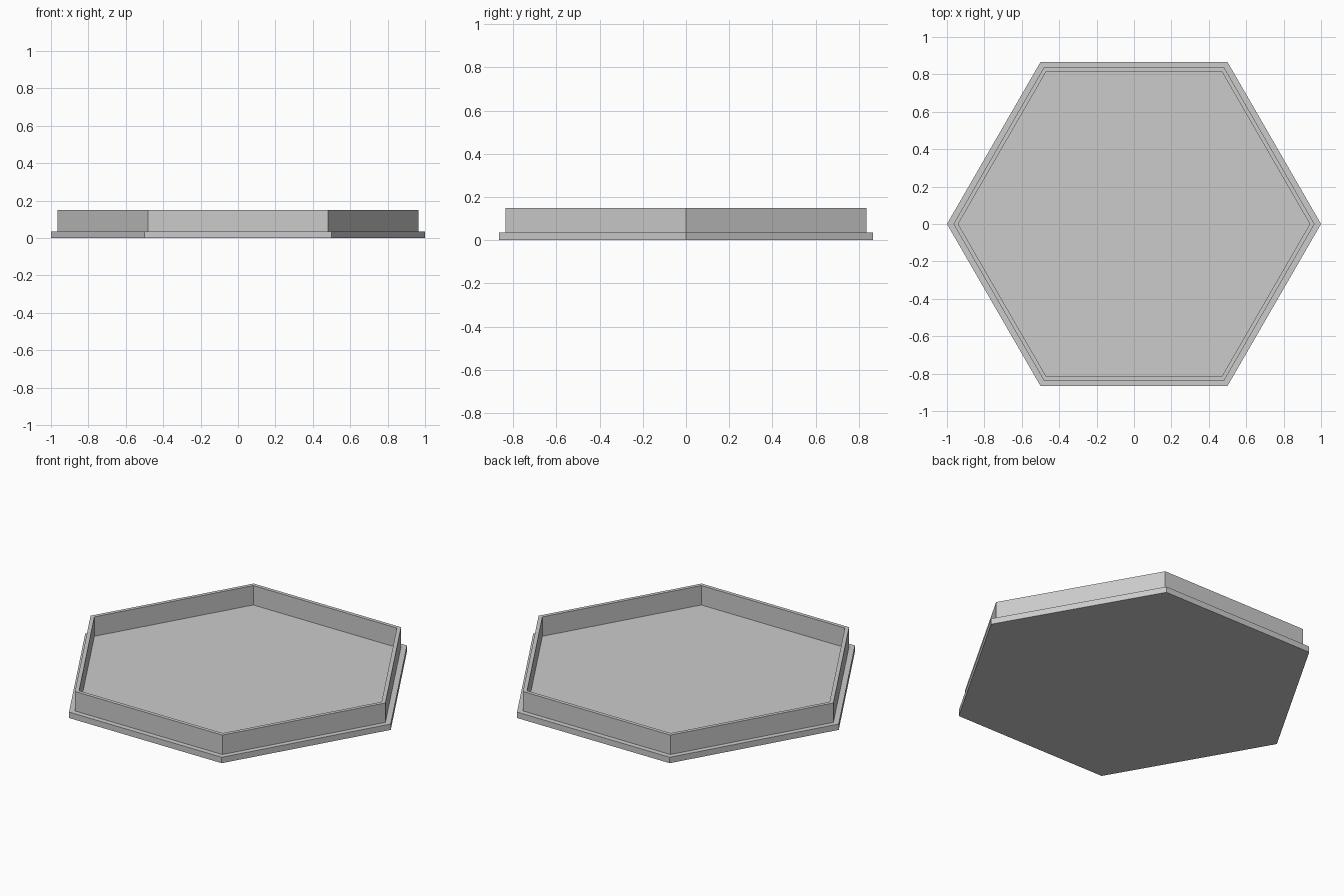
import bpy
import bmesh
from math import cos, sin, pi

cube = bpy.data.objects.get("Cube")
if cube:
    bpy.data.objects.remove(cube, do_unlink=True)

SIDES = 6
BASE_TOP, RIM_TOP = 0.035, 0.15
BASE_R, RIM_OUTER, RIM_INNER = 1.0, 0.965, 0.94

grey = bpy.data.materials.new("light grey")
grey.use_nodes = True
colour = (0.6, 0.6, 0.6, 1)
grey.diffuse_color = colour
grey.node_tree.nodes["Principled BSDF"].inputs["Base Color"].default_value = colour


def hex_ring(bm, radius, z):
    return [bm.verts.new((radius * cos(2 * pi * i / SIDES),
                          radius * sin(2 * pi * i / SIDES), z))
            for i in range(SIDES)]


# Hexagonal tray: base edge, ledge, raised rim and floor from one profile
profile = [(BASE_R, 0), (BASE_R, BASE_TOP), (RIM_OUTER, BASE_TOP),
           (RIM_OUTER, RIM_TOP), (RIM_INNER, RIM_TOP), (RIM_INNER, BASE_TOP)]
bm = bmesh.new()
rings = [hex_ring(bm, r, z) for r, z in profile]
for low, high in zip(rings, rings[1:]):
    for i in range(SIDES):
        j = (i + 1) % SIDES
        bm.faces.new((low[i], low[j], high[j], high[i]))

# Underside and inner floor
bm.faces.new(rings[0][::-1])
bm.faces.new(rings[-1])

mesh = bpy.data.meshes.new("hexagonal_tray")
bm.to_mesh(mesh)
bm.free()
mesh.materials.append(grey)
tray = bpy.data.objects.new("hexagonal_tray", mesh)
bpy.context.collection.objects.link(tray)
